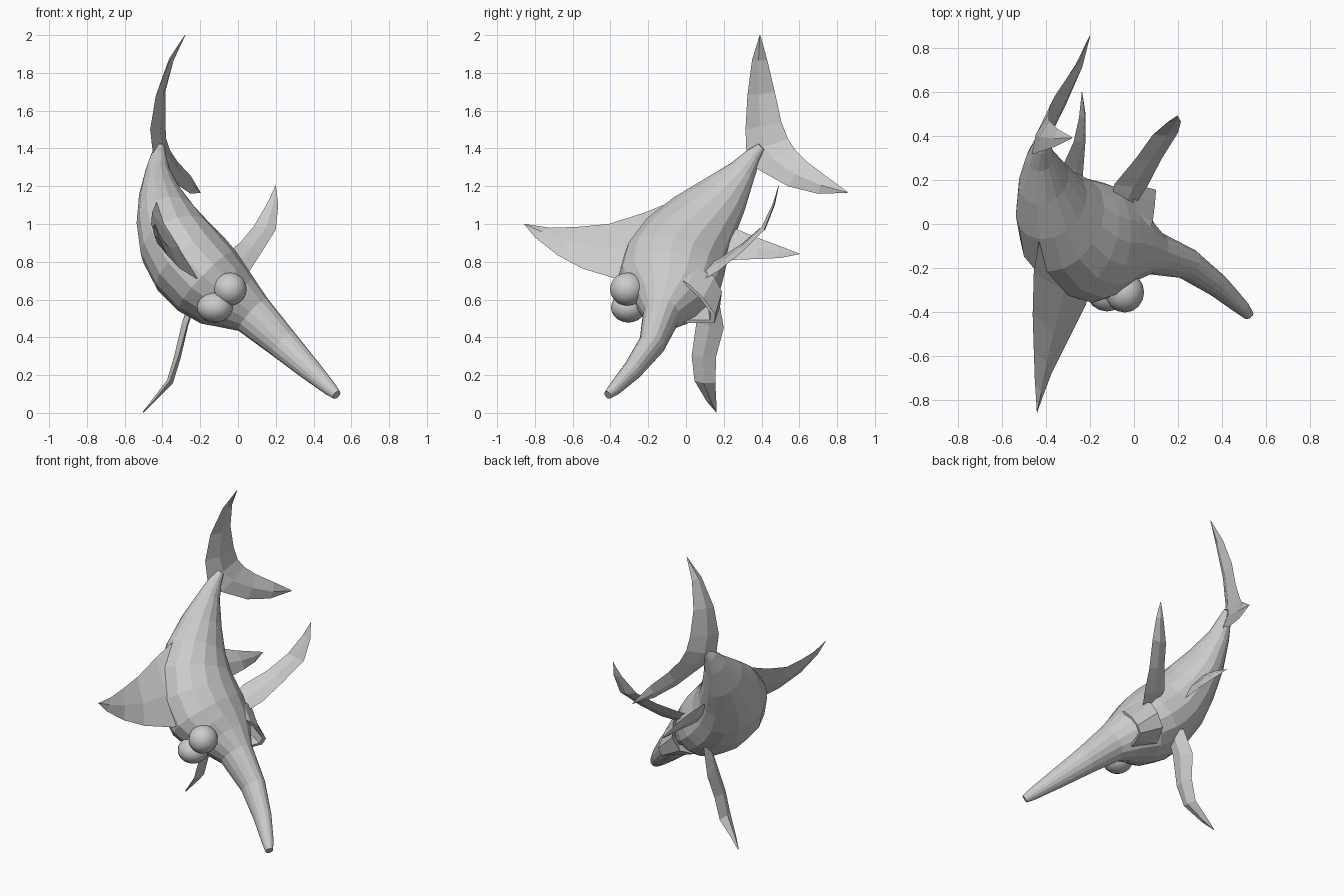
import bpy, bmesh, math
from mathutils import Vector

grey = bpy.data.materials.new("light grey")
grey.diffuse_color = (0.6, 0.6, 0.6, 1)


def finish(name, bm, angle=20):
    bmesh.ops.remove_doubles(bm, verts=bm.verts, dist=0.0005)
    bmesh.ops.recalc_face_normals(bm, faces=bm.faces)
    me = bpy.data.meshes.new(name)
    bm.to_mesh(me)
    bm.free()
    me.materials.append(grey)
    ob = bpy.data.objects.new(name, me)
    bpy.context.collection.objects.link(ob)
    return ob


def loft(name, rings):
    """Skin a list of equal-length closed rings and cap the ends."""
    bm = bmesh.new()
    vr = [[bm.verts.new(p) for p in r] for r in rings]
    n = len(rings[0])
    for a, b in zip(vr, vr[1:]):
        for i in range(n):
            j = (i + 1) % n
            bm.faces.new((a[i], a[j], b[j], b[i]))
    bm.faces.new(vr[0])
    bm.faces.new(vr[-1])
    return finish(name, bm)


def fin(name, lead, trail, thick):
    """Fin with a diamond section between two edge curves."""
    rings = []
    for i, (a, b) in enumerate(zip(lead, trail)):
        a, b = Vector(a), Vector(b)
        k = min(max(i, 1), len(lead) - 2)
        along = Vector(lead[k + 1]) + Vector(trail[k + 1]) - Vector(lead[k - 1]) - Vector(trail[k - 1])
        chord = Vector(trail[k]) - Vector(lead[k])
        n = along.cross(chord).normalized() * thick * min(1, (b - a).length / 0.12 + 0.05)
        mid = a.lerp(b, 0.45)
        rings.append([a, mid + n, b, mid - n])
    return loft(name, rings)


# Body and bill: centre, side radius, back-to-belly radius
stations = [
    ((-0.41, 0.40, 1.41), 0.022, 0.022), ((-0.42, 0.355, 1.36), 0.042, 0.045),
    ((-0.425, 0.30, 1.28), 0.065, 0.075), ((-0.41, 0.20, 1.15), 0.115, 0.14),
    ((-0.375, 0.09, 1.02), 0.165, 0.20), ((-0.325, 0.00, 0.90), 0.205, 0.25),
    ((-0.25, -0.06, 0.79), 0.225, 0.275), ((-0.165, -0.085, 0.70), 0.22, 0.275),
    ((-0.08, -0.09, 0.63), 0.195, 0.24), ((0.00, -0.105, 0.58), 0.155, 0.17),
    ((0.08, -0.13, 0.52), 0.115, 0.10), ((0.24, -0.18, 0.365), 0.085, 0.07),
    ((0.38, -0.28, 0.23), 0.06, 0.052), ((0.49, -0.38, 0.125), 0.037, 0.034),
    ((0.522, -0.415, 0.095), 0.025, 0.022)]
back = Vector((-0.1, -1, 0.1))
rings = []
for i, (c, a, b) in enumerate(stations):
    t = Vector(stations[min(i + 1, len(stations) - 1)][0]) - Vector(stations[max(i - 1, 0)][0])
    side = t.cross(back).normalized()
    up = side.cross(t).normalized()
    rings.append([Vector(c) + side * a * math.cos(w) + up * b * math.sin(w)
                  for w in (math.tau * k / 16 for k in range(16))])
loft("body_and_bill", rings)

# Lower jaw: a hollow scoop with an open lip
rim = [(0.065, -0.05, 0.72), (0.085, 0.01, 0.685), (0.095, 0.09, 0.61), (0.10, 0.155, 0.52),
       (0.075, 0.15, 0.475), (0.035, 0.06, 0.475), (0.0, -0.04, 0.475)]
root = [(0.0, -0.05, 0.76), (0.0, 0.06, 0.77), (-0.01, 0.15, 0.72), (-0.03, 0.19, 0.64),
        (-0.08, 0.18, 0.56), (-0.12, 0.08, 0.51), (-0.12, -0.04, 0.50)]
hub = Vector((0.05, 0.0, 0.58))
jaw = []
for p, q in zip(rim, root):
    p, q = Vector(p), Vector(q)
    jaw.append([p, q, q.lerp(hub, 0.35), p.lerp(hub, 0.16)])
loft("lower_jaw", jaw)

# Eyes
for name, c, s in (("upper_eye", (-0.042, -0.31, 0.655), (0.088, 0.092, 0.088)),
                   ("lower_eye", (-0.122, -0.305, 0.558), (0.095, 0.092, 0.08))):
    bpy.ops.mesh.primitive_uv_sphere_add(segments=16, ring_count=10, location=c)
    eye = bpy.context.object
    eye.name = name
    eye.scale = s
    eye.data.materials.append(grey)
    bpy.ops.object.shade_smooth()

# Tail fin, swept from upper tip to lower tip
fin("tail_fin",
    [(-0.28, 0.39, 2.0), (-0.36, 0.35, 1.87), (-0.435, 0.325, 1.68), (-0.465, 0.315, 1.50),
     (-0.45, 0.32, 1.37), (-0.39, 0.38, 1.29), (-0.31, 0.54, 1.20), (-0.25, 0.70, 1.16), (-0.2, 0.855, 1.165)],
    [(-0.28, 0.393, 2.0), (-0.345, 0.43, 1.87), (-0.385, 0.47, 1.70), (-0.385, 0.505, 1.54),
     (-0.38, 0.54, 1.45), (-0.36, 0.58, 1.39), (-0.32, 0.64, 1.33), (-0.25, 0.74, 1.255), (-0.2, 0.855, 1.17)], 0.018)

# Back fin, from tip to base
fin("back_fin",
    [(-0.44, -0.858, 1.0), (-0.42, -0.80, 0.93), (-0.375, -0.68, 0.835), (-0.31, -0.55, 0.765),
     (-0.22, -0.37, 0.71), (-0.17, -0.2, 0.72)],
    [(-0.44, -0.855, 1.0), (-0.45, -0.72, 0.98), (-0.455, -0.57, 0.985), (-0.46, -0.41, 1.0),
     (-0.455, -0.22, 1.06), (-0.43, -0.07, 1.12)], 0.016)

# Belly fin
fin("belly_fin",
    [(-0.235, 0.60, 0.84), (-0.22, 0.50, 0.82), (-0.22, 0.38, 0.815), (-0.23, 0.25, 0.81), (-0.24, 0.1, 0.82)],
    [(-0.237, 0.60, 0.843), (-0.25, 0.48, 0.89), (-0.275, 0.37, 0.93), (-0.33, 0.25, 0.98), (-0.35, 0.12, 1.02)], 0.014)

# Side fins
fin("upper_side_fin",
    [(0.2, 0.49, 1.205), (0.213, 0.465, 1.10), (0.20, 0.415, 0.97), (0.125, 0.295, 0.85),
     (0.06, 0.17, 0.75), (0.0, 0.08, 0.70)],
    [(0.197, 0.492, 1.2), (0.155, 0.465, 1.11), (0.085, 0.405, 0.99), (0.01, 0.30, 0.90),
     (-0.09, 0.18, 0.82), (-0.1, 0.1, 0.78)], 0.012)
fin("lower_side_fin",
    [(-0.505, 0.16, 0.005), (-0.45, 0.11, 0.06), (-0.36, 0.045, 0.17), (-0.315, 0.03, 0.30),
     (-0.265, 0.055, 0.48), (-0.22, 0.06, 0.6)],
    [(-0.5, 0.162, 0.0), (-0.445, 0.16, 0.07), (-0.36, 0.155, 0.16), (-0.325, 0.16, 0.30),
     (-0.30, 0.20, 0.45), (-0.25, 0.17, 0.62)], 0.018)
